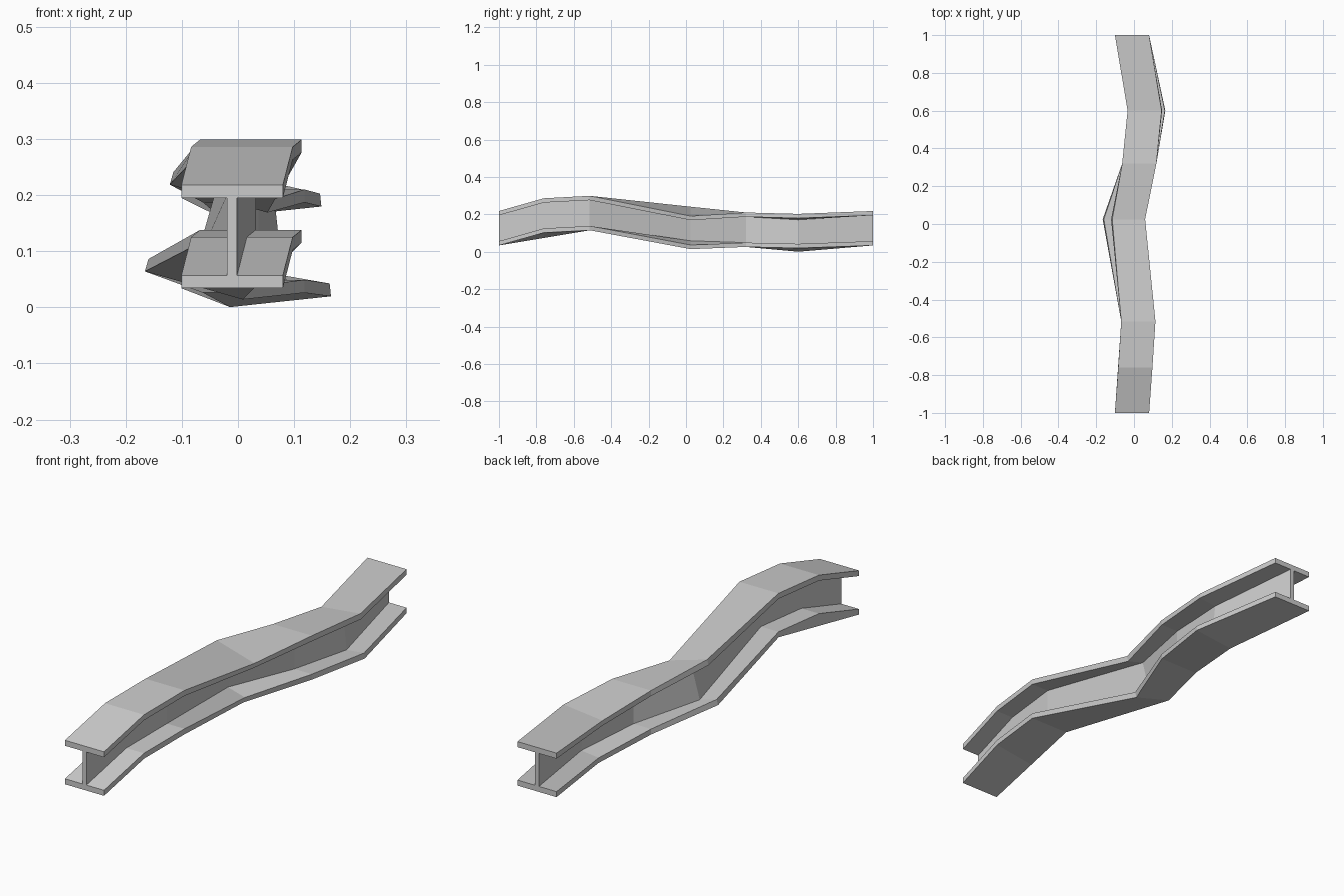
import bpy, bmesh
from math import sin, cos, radians

if "Cube" in bpy.data.objects:
    bpy.data.objects.remove(bpy.data.objects["Cube"])

W, H, T = 0.0905, 0.092, 0.023   # half width, half height, flange thickness
B = 0.0088                       # half web thickness

# I-shaped profile, counter-clockwise in front view
profile = [(-W, -H), (W, -H), (W, -H + T), (B, -H + T), (B, H - T), (W, H - T),
           (W, H), (-W, H), (-W, H - T), (-B, H - T), (-B, -H + T), (-W, -H + T)]

# Stations along the beam: y, centre x, centre z, roll in degrees
stations = [(-1.00, -0.0105, 0.126, 0), (-0.76, 0.007, 0.194, 0),
            (-0.515, 0.023, 0.207, 0), (0.025, -0.0535, 0.1275, -16),
            (0.32, 0.028, 0.118, 0), (0.60, 0.066, 0.1015, 6.1),
            (1.00, -0.0105, 0.126, 0)]

bm = bmesh.new()
rings = []
for y, cx, cz, roll in stations:
    c, s = cos(radians(roll)), sin(radians(roll))
    rings.append([bm.verts.new((cx + u * c - v * s, y, cz + u * s + v * c))
                  for u, v in profile])

# Lower left edge runs straight past the second station
rings[1][0].co = (rings[0][0].co + rings[2][0].co) / 2

# Skin between stations, then end caps
n = len(profile)
for a, b in zip(rings, rings[1:]):
    for i in range(n):
        j = (i + 1) % n
        bm.faces.new((a[i], a[j], b[j], b[i]))
bm.faces.new(rings[0])
bm.faces.new(rings[-1][::-1])
bmesh.ops.recalc_face_normals(bm, faces=bm.faces)

mesh = bpy.data.meshes.new("bent_beam")
bm.to_mesh(mesh)
bm.free()
beam = bpy.data.objects.new("bent_beam", mesh)
bpy.context.collection.objects.link(beam)
